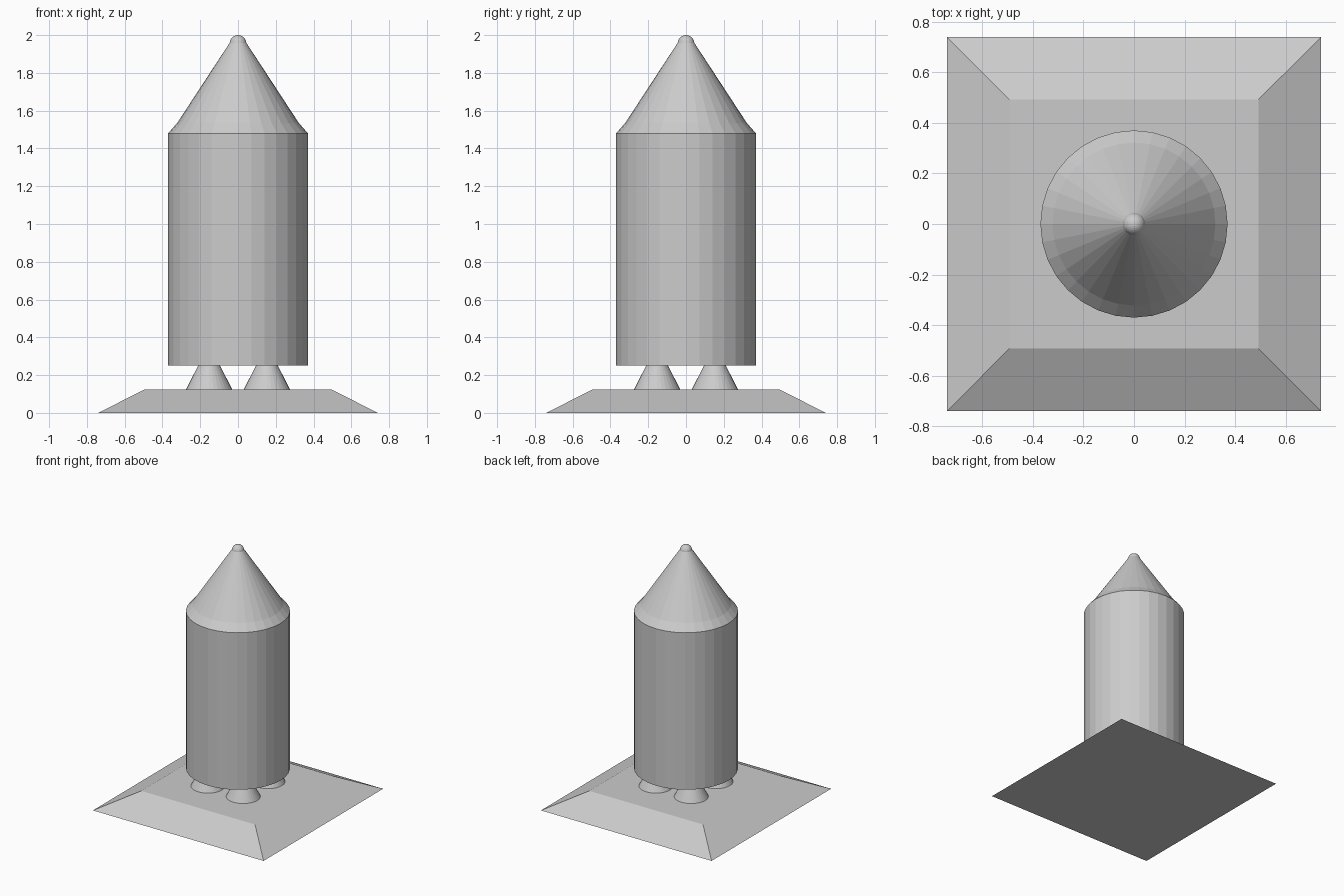
import bpy, math

cube = bpy.data.objects.get("Cube")
if cube:
    bpy.data.objects.remove(cube, do_unlink=True)

grey = bpy.data.materials.new("light_grey")
grey.use_nodes = True
colour = (0.6, 0.6, 0.6, 1)
grey.diffuse_color = colour
grey.node_tree.nodes["Principled BSDF"].inputs["Base Color"].default_value = colour


def frustum(name, r1, r2, z1, z2, x=0, y=0, sides=32, turn=0):
    """Upright flat-shaded frustum between two heights."""
    bpy.ops.mesh.primitive_cone_add(vertices=sides, radius1=r1, radius2=r2,
                                    depth=z2 - z1, location=(x, y, (z1 + z2) / 2),
                                    rotation=(0, 0, turn))
    ob = bpy.context.object
    ob.name = name
    ob.data.materials.append(grey)
    return ob


# Launch pad: square frustum with sloping sides
root2 = math.sqrt(2)
frustum("launch_pad", 0.74 * root2, 0.493 * root2, 0, 0.125, sides=4, turn=math.pi / 4)

# Four engine nozzles
for side, x in (("left", 0.153), ("right", -0.153)):
    for end, y in (("front", -0.153), ("back", 0.153)):
        frustum(f"{end}_{side}_nozzle", 0.122, 0.058, 0.125, 0.25, x, y)

# Body and nose
frustum("body", 0.37, 0.37, 0.25, 1.48)
frustum("nose_shoulder", 0.37, 0.322, 1.48, 1.535)
frustum("nose_cone", 0.322, 0.037, 1.535, 1.97)

# Rounded tip
bpy.ops.mesh.primitive_uv_sphere_add(segments=32, ring_count=16, radius=0.044,
                                     location=(0, 0, 1.956))
tip = bpy.context.object
tip.name = "nose_tip"
tip.data.materials.append(grey)
